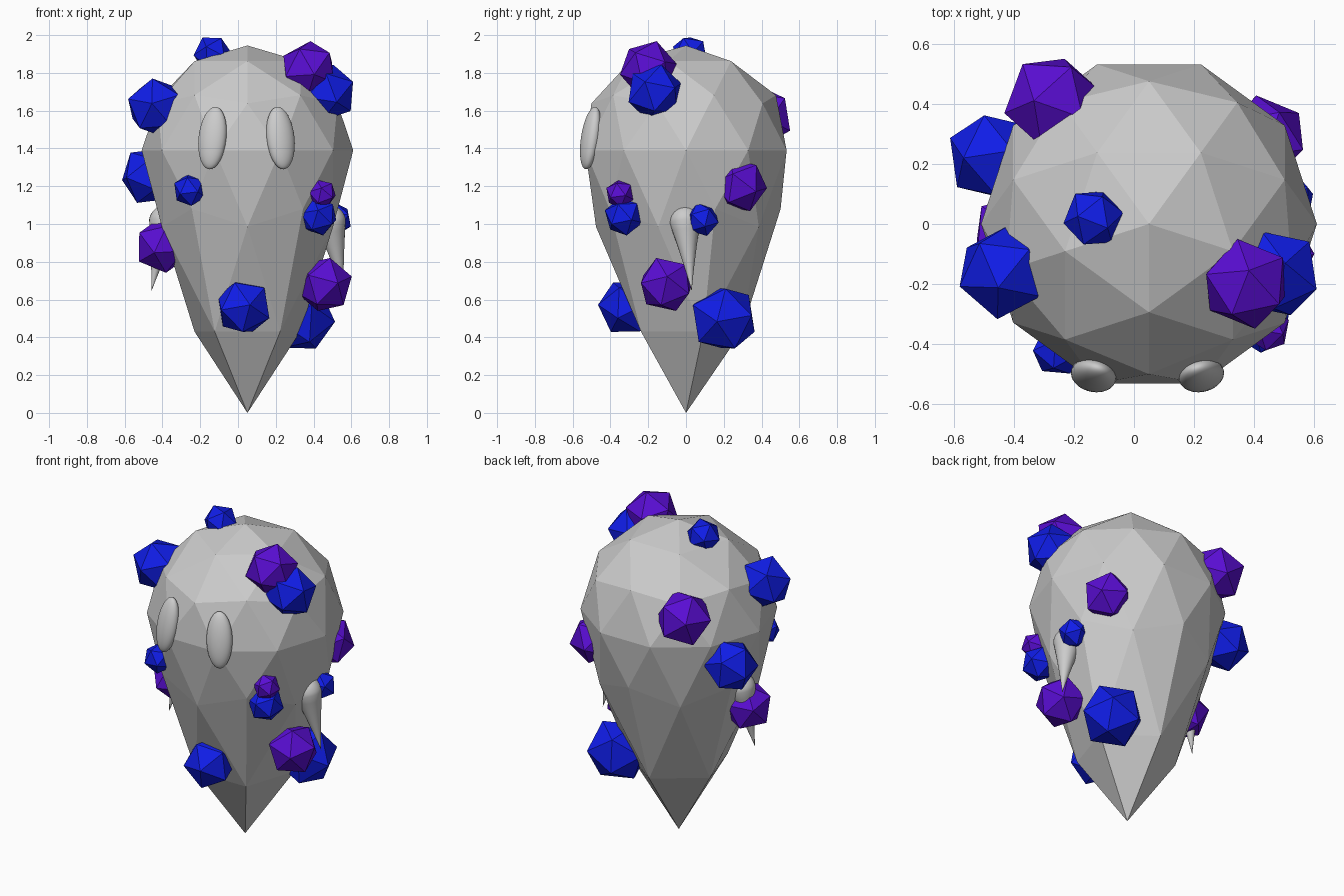
import bpy, bmesh
from math import radians
from mathutils import Vector

if "Cube" in bpy.data.objects:
    bpy.data.objects.remove(bpy.data.objects["Cube"])

CX = 0.05  # the body axis sits slightly off centre


def material(name, rgb):
    m = bpy.data.materials.new(name)
    m.diffuse_color = (*rgb, 1)
    m.use_nodes = True
    m.node_tree.nodes["Principled BSDF"].inputs["Base Color"].default_value = m.diffuse_color
    return m


blue = material("blue", (0.005, 0.012, 0.80))
purple = material("purple", (0.10, 0.004, 0.65))


# Body: faceted sphere whose lower rings are dropped to form a point
bpy.ops.mesh.primitive_ico_sphere_add(subdivisions=2, radius=1)
body = bpy.context.object
body.name = "body"
R, MID = 0.56, 1.39
drop = {0.447: 1.08, 0.526: 0.985, 0.851: 0.43, 1.0: 0.0}
for v in body.data.vertices:
    x, y, z = v.co
    if z < -0.1:
        new_z = drop[min(drop, key=lambda k: abs(k + z))]
    else:
        new_z = MID + z * (R - 0.005)
    v.co = (CX + y * R, -x * R, new_z)


# Eyes: smooth tall ovals lying on the front face
for side, label in ((-1, "left"), (1, "right")):
    bpy.ops.mesh.primitive_uv_sphere_add(
        segments=32, ring_count=16, radius=1,
        location=(0.045 + side * 0.18, -0.505, 1.455),
        rotation=(radians(-10), radians(-side * 3), radians(side * 18)))
    eye = bpy.context.object
    eye.name = label + "_eye"
    eye.scale = (0.076, 0.048, 0.168)
    bpy.ops.object.shade_smooth()


# Arms: smooth teardrops hanging at the sides with the tip pointing down
for side, label in ((-1, "left"), (1, "right")):
    top = Vector((CX + side * 0.44, side * -0.005, 1.01))
    tip = Vector((CX + side * 0.508, side * 0.03, 0.645))
    bpy.ops.mesh.primitive_uv_sphere_add(segments=24, ring_count=16, radius=1)
    arm = bpy.context.object
    arm.name = label + "_arm"
    length = (tip - top).length
    for v in arm.data.vertices:
        x, y, z = v.co
        if z < 0:
            r = max((1 - z * z) ** 0.5, 1e-4)
            depth = -z
            t = 1 - (1 - depth ** 2) ** 0.5 * 0.4 - 0.6 * (1 - depth)
            k = (1 - t) * (1 - 0.15 * t) / r if depth < 0.999 else 0
            v.co = (x * k * 0.082, y * k * 0.082, -t * length)
        else:
            v.co = (x * 0.082, y * 0.082, z * 0.09)
    arm.location = top
    arm.rotation_mode = 'QUATERNION'
    arm.rotation_quaternion = (top - tip).to_track_quat('Z', 'Y')
    bpy.ops.object.shade_smooth()


# Bumps: twenty-sided balls half sunk into the body, poles facing outwards
bumps = {
    blue: [
        (-0.135, 0.02, 1.90, 0.102), (0.475, -0.165, 1.695, 0.155),
        (-0.435, -0.16, 1.62, 0.16), (-0.47, 0.225, 1.255, 0.158),
        (-0.255, -0.42, 1.18, 0.09), (0.03, -0.315, 0.56, 0.155),
        (0.33, 0.20, 0.50, 0.188), (0.425, -0.33, 1.04, 0.105),
        (0.515, 0.085, 1.025, 0.092)],
    purple: [
        (0.375, -0.20, 1.82, 0.155), (-0.40, -0.04, 0.885, 0.15),
        (0.455, -0.105, 0.68, 0.153), (0.445, -0.35, 1.16, 0.078),
        (0.435, 0.285, 1.205, 0.147), (-0.27, 0.405, 1.565, 0.167)],
}
for mat, places in bumps.items():
    for i, (x, y, z, r) in enumerate(places):
        bpy.ops.mesh.primitive_ico_sphere_add(subdivisions=1, radius=r,
                                              location=(x, y, z))
        bump = bpy.context.object
        bump.name = f"{mat.name}_bump_{i + 1}"
        outward = Vector((x - CX, y, (z - MID) * 0.6))
        bump.rotation_mode = 'QUATERNION'
        bump.rotation_quaternion = outward.to_track_quat('Z', 'Y')
        bump.data.materials.append(mat)
